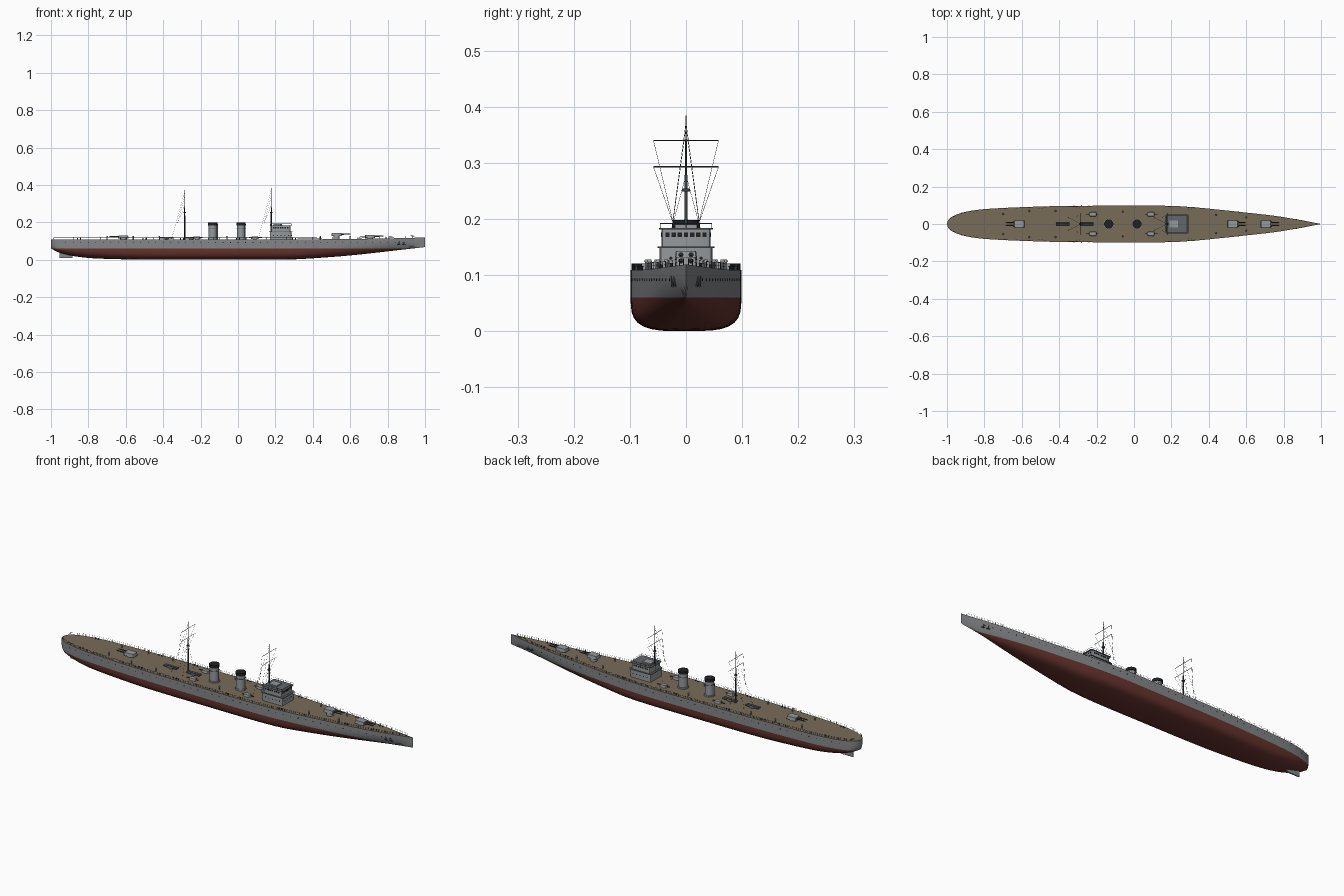
import bpy, bmesh, math
from mathutils import Vector, Matrix

if "Cube" in bpy.data.objects:
    bpy.data.objects.remove(bpy.data.objects["Cube"])


def material(name, rgb):
    m = bpy.data.materials.new(name)
    m.diffuse_color = (*rgb, 1)
    m.use_nodes = True
    m.node_tree.nodes["Principled BSDF"].inputs["Base Color"].default_value = m.diffuse_color
    return m


GREY = material("hull_grey", (0.23, 0.24, 0.25))
RED = material("bottom_red", (0.135, 0.034, 0.027))
WOOD = material("deck_wood", (0.19, 0.15, 0.098))
LIGHT = material("upperwork_grey", (0.30, 0.32, 0.335))
ROOF = material("roof_grey", (0.12, 0.135, 0.15))
DARK = material("gunmetal", (0.05, 0.055, 0.06))
BLACK = material("black", (0.015, 0.015, 0.017))


class Part:
    """Collects primitives into one mesh object."""

    def __init__(self, name, *mats):
        self.name, self.mats, self.bm = name, mats, bmesh.new()

    def box(self, x0, x1, y0, y1, z0, z1, taper=1.0, bevel=0):
        m = Matrix.Translation(((x0 + x1) / 2, (y0 + y1) / 2, (z0 + z1) / 2)) @ \
            Matrix.Diagonal((x1 - x0, y1 - y0, z1 - z0, 1))
        vs = bmesh.ops.create_cube(self.bm, size=1)["verts"]
        for v in vs:
            if v.co.z > 0:
                v.co.x *= taper
                v.co.y *= taper
            v.co = m @ v.co
        if bevel:
            es = {e for v in vs for e in v.link_edges
                  if abs(e.verts[0].co.z - e.verts[1].co.z) > 1e-6}
            bmesh.ops.bevel(self.bm, geom=list(es), offset=bevel, segments=2,
                            profile=0.5, affect='EDGES')

    def rod(self, a, b, r, r2=None, n=8):
        a, b = Vector(a), Vector(b)
        m = Matrix.Translation((a + b) / 2) @ (b - a).to_track_quat('Z', 'Y').to_matrix().to_4x4()
        bmesh.ops.create_cone(self.bm, cap_ends=True, segments=n, radius1=r,
                              radius2=r if r2 is None else r2, depth=(b - a).length, matrix=m)

    def done(self):
        me = bpy.data.meshes.new(self.name)
        self.bm.to_mesh(me)
        self.bm.free()
        for m in self.mats:
            me.materials.append(m)
        ob = bpy.data.objects.new(self.name, me)
        bpy.context.collection.objects.link(ob)
        return ob


# Hull lines: x, half breadth, keel height
LINES = [(-1, 0, .06), (-.996, .015, .058), (-.985, .03, .052), (-.965, .043, .042),
         (-.93, .057, .031), (-.87, .071, .018), (-.78, .081, .008), (-.6, .090, .002),
         (-.4, .096, 0), (-.1, .098, 0), (.15, .098, 0), (.3, .091, .002), (.45, .077, .011),
         (.6, .061, .023), (.75, .044, .039), (.88, .023, .054), (.993, .0015, .067), (1, 0, .07)]


def slope(i, k):
    a, b = LINES[max(i - 1, 0)], LINES[min(i + 1, len(LINES) - 1)]
    return (b[k] - a[k]) / (b[0] - a[0])


def lines(x, k):
    i = 0
    while i < len(LINES) - 2 and x > LINES[i + 1][0]:
        i += 1
    p, q = LINES[i], LINES[i + 1]
    h = q[0] - p[0]
    t = (x - p[0]) / h
    return ((2 * t**3 - 3 * t**2 + 1) * p[k] + (t**3 - 2 * t**2 + t) * h * slope(i, k)
            + (3 * t**2 - 2 * t**3) * q[k] + (t**3 - t**2) * h * slope(i + 1, k))


def bowness(x):
    return min(max((x - .3) / .7, 0), 1)


def deck(x):
    return .109 + .01 * bowness(x) ** 2


def half(x, z):
    b, k = bowness(x), lines(x, 2)
    top = max(.062 + (deck(x) - .062) * b, k + .02)
    t = min(max((z - k) / (top - k), 0), 1)
    n = 3.5 - 2 * b if x > -.5 else 3.5 + (x + .5) * 2.4
    return max(lines(x, 1), 0) * (1 - (1 - t) ** n) ** (1 / n)


# Hull, lofted from sections and coloured by height
hull = Part("hull", GREY, RED, WOOD)
bm = hull.bm
xs = [a[0] + (b[0] - a[0]) * j / 4 for a, b in zip(LINES, LINES[1:]) for j in range(4)] + [1]
rings = []
for x in xs:
    k, d = max(lines(x, 2), 0), deck(x)
    w = max(k, .06)
    zs = [k + (w - k) * (j / 8) ** 2 for j in range(9)] + [w + (d - w) * j / 3 for j in (1, 2, 3)]
    side = [(half(x, z), z) for z in zs]
    prof = [(-y, z) for y, z in reversed(side)] + side[1:]
    rings.append([bm.verts.new((x, y, z)) for y, z in prof])
for r, s in zip(rings, rings[1:]):
    n = len(r)
    for j in range(n):
        f = bm.faces.new((r[j], r[(j + 1) % n], s[(j + 1) % n], s[j]))
        f.material_index = 2 if j == n - 1 else int(f.calc_center_median().z < .06)
bmesh.ops.remove_doubles(bm, verts=bm.verts, dist=1e-5)
bmesh.ops.dissolve_degenerate(bm, edges=bm.edges, dist=1e-6)
bmesh.ops.recalc_face_normals(bm, faces=bm.faces)
hull.done()

rudder = Part("rudder", GREY)
rudder.box(-.955, -.885, -.003, .003, .008, .045)
rudder.done()

# Portholes, anchors and deck railing following the hull edge
ports, anchors, rail = Part("portholes", BLACK), Part("anchors", DARK), Part("deck_railing", DARK)
for s in (-1, 1):
    for i in range(46):
        x = -.92 + i * .04
        y = half(x, .092)
        ports.rod((x, s * (y - .002), .092), (x, s * (y + .0006), .092), .0022)
    for x in (.86, .885):
        y = half(x, .088)
        anchors.rod((x, s * y, .098), (x + .004, s * y, .08), .0022)
        anchors.rod((x - .006, s * y, .082), (x + .012, s * (y - .001), .08), .002)
    last = None
    for i in range(56):
        x = -.985 + i * .0355
        y, z = s * (lines(x, 1) - .002), deck(x)
        rail.rod((x, y, z), (x, y, z + .011), .0007, n=4)
        if last:
            for h in (.0055, .011):
                rail.rod((last[0], last[1], last[2] + h), (x, y, z + h), .0003, n=3)
        last = (x, y, z)
for p in (ports, anchors, rail):
    p.done()

# Main turrets: centre x, base height, firing direction
for name, x, z, d in (("forward_turret", .705, .116, 1), ("raised_turret", .527, .127, 1),
                      ("aft_turret", -.613, .114, -1)):
    t = Part(name, LIGHT)
    t.rod((x, 0, .105), (x, 0, z + .001), .017, n=24)
    t.box(x - .028, x + .028, -.02, .02, z, z + .016, .9, .006)
    t.done()
    g = Part(name + "_barrels", DARK)
    for y in (-.009, .009):
        g.rod((x + d * .02, y, z + .009), (x + d * .074, y, z + .010), .0032, .0022, 12)
        g.rod((x + d * .024, y, z + .009), (x + d * .034, y, z + .009), .0045, n=12)
    g.done()

# Four side guns behind shields
shields, guns = Part("side_gun_shields", LIGHT), Part("side_gun_barrels", DARK)
for x, d in ((-.22, -1), (.09, 1)):
    for y in (-.052, .052):
        shields.rod((x, y, .107), (x, y, .113), .010, n=16)
        shields.box(x - .02, x + .02, y - .012, y + .012, .112, .123, .85, .007)
        guns.rod((x - d * .03, y, .117), (x + d * .037, y, .117), .0018)
shields.done()
guns.done()

# Torpedo tube mounts on the centreline
tubes = Part("torpedo_tubes", ROOF)
for x in (-.382, -.252):
    tubes.rod((x, 0, .107), (x, 0, .113), .011, n=16)
    tubes.box(x - .012, x + .012, -.011, .011, .112, .116)
    for y in (-.007, .007):
        tubes.rod((x - .036, y, .117), (x + .036, y, .117), .0042, n=12)
tubes.done()

# Funnels with black tops
funnel, caps, mouths = Part("funnels", LIGHT), Part("funnel_caps", BLACK), Part("funnel_bands", ROOF)
for x in (-.135, .016):
    funnel.rod((x, 0, .105), (x, 0, .185), .0225, .0215, 32)
    funnel.rod((x, 0, .105), (x, 0, .116), .026, n=32)
    caps.rod((x, 0, .184), (x, 0, .198), .0245, n=32)
    mouths.rod((x, 0, .165), (x, 0, .168), .0235, n=32)
    funnel.rod((x + .025, 0, .108), (x + .025, 0, .190), .002)
for p in (funnel, caps, mouths):
    p.done()

# Bridge: lower house, wheelhouse, roof and lookout box
bridge, roofs, panes = Part("bridge", LIGHT), Part("bridge_roofs", ROOF), Part("bridge_windows", BLACK)
bridge.box(.17, .287, -.047, .047, .105, .148, 1, .008)
roofs.box(.166, .292, -.051, .051, .148, .151, 1, .008)
bridge.box(.176, .281, -.044, .044, .151, .181, 1, .008)
roofs.box(.171, .287, -.048, .048, .181, .184, 1, .008)
bridge.box(.19, .235, -.02, .02, .184, .190)
for i in range(7):
    y = -.033 + i * .011
    panes.box(.2805, .2818, y - .0038, y + .0038, .168, .176)
for s in (-1, 1):
    for i in range(7):
        x = .19 + i * .0125
        panes.box(x - .0042, x + .0042, s * .0441 - .0006, s * .0441 + .0006, .168, .176)
    for i in range(5):
        x = .19 + i * .02
        panes.rod((x, s * .0465, .13), (x, s * .0475, .13), .003)
for i in range(4):
    y = -.027 + i * .018
    panes.rod((.2865, y, .13), (.2875, y, .13), .003)
corners = [(.173, -.046), (.285, -.046), (.285, .046), (.173, .046)]
for (x, y), (u, v) in zip(corners, corners[1:] + corners[:1]):
    roofs.rod((x, y, .192), (u, v, .192), .0006, n=4)
    for i in range(4):
        a, b = x + (u - x) * i / 4, y + (v - y) * i / 4
        roofs.rod((a, b, .184), (a, b, .192), .0006, n=4)
for p in (bridge, roofs, panes):
    p.done()

# Masts with yards and rigging
masts, wires = Part("masts", DARK), Part("rigging", DARK)
for x, top in ((-.285, .374), (.178, .384)):
    masts.rod((x, 0, .105), (x, 0, .278), .0035, .0028, 12)
    masts.rod((x, 0, .27), (x, 0, top), .0019, .001)
    masts.rod((x, 0, .249), (x, 0, .254), .007, n=12)
    for z in (.293, .34):
        masts.rod((x, -.058, z), (x, .058, z), .001, n=6)
    for s in (-1, 1):
        wires.rod((x, 0, top - .01), (x - .07, s * .035, .11), .0004, n=3)
        wires.rod((x, s * .058, .34), (x - .04, s * .022, .19), .0004, n=3)
        wires.rod((x, s * .058, .293), (x - .04, s * .022, .19), .0004, n=3)
        wires.rod((x, 0, .278), (x, s * .045, .11), .0004, n=3)
masts.done()
wires.done()

# Ventilators and bollards
vents, bollards = Part("ventilators", LIGHT), Part("bollards", DARK)
for s in (-1, 1):
    for x, y in ((-.70, .053), (-.56, .07), (-.42, .07), (-.06, .065), (.44, .05), (.6, .035)):
        vents.rod((x, s * y, .106), (x, s * y, .125), .0028)
        vents.rod((x, s * y, .123), (x, s * y, .128), .0048, .003, 12)
    for x in (-.85, -.5, -.3, 0, .3, .65, .8):
        for dx in (-.008, .008):
            y = s * (lines(x, 1) - .011)
            bollards.rod((x + dx, y, .106), (x + dx, y, deck(x) + .007), .0025)
vents.done()
bollards.done()

bpy.ops.object.select_all(action='SELECT')
bpy.context.view_layer.objects.active = bpy.data.objects["hull"]
bpy.ops.object.shade_smooth_by_angle(angle=math.radians(35))
